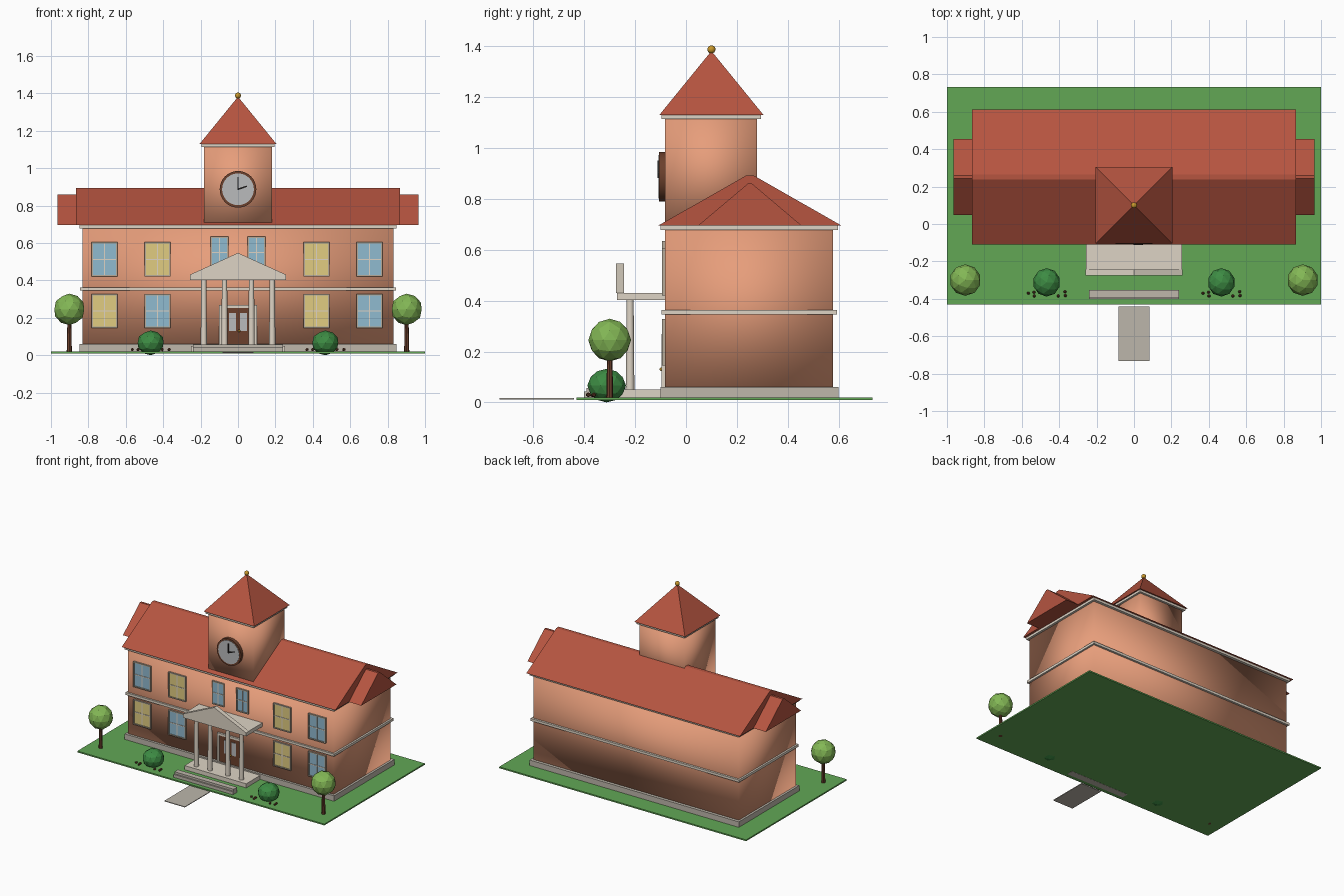
import bpy, bmesh, math
from mathutils import Matrix, Vector

if "Cube" in bpy.data.objects:
    bpy.data.objects.remove(bpy.data.objects["Cube"])


def mat(name, hexcol):
    m = bpy.data.materials.new(name)
    c = [int(hexcol[i:i + 2], 16) / 255 for i in (0, 2, 4)]
    m.diffuse_color = (*[v ** 2.2 for v in c], 1)
    m.use_nodes = True
    m.node_tree.nodes["Principled BSDF"].inputs["Base Color"].default_value = m.diffuse_color
    return m


BRICK, ROOF, TRIM = mat("brick", "E69C7A"), mat("roof", "B45542"), mat("trim", "DDD3C4")
STONE, LAWN, PATH = mat("stone", "BDB6AA"), mat("lawn", "62A656"), mat("paving", "BBB5AA")
BLUE, YELLOW, FRAME = mat("blue_glass", "8FB9CF"), mat("lit_glass", "E0CB80"), mat("frame", "B5AA98")
WOOD, DIAL, DARK = mat("wood", "6B4230"), mat("dial", "B8BABB"), mat("dark", "22201F")
GOLD, LEAF, BUSH = mat("gold", "C7962F"), mat("leaf", "82B656"), mat("bush", "3F8A45")


def finish(name, bm, m, smooth=False):
    bmesh.ops.recalc_face_normals(bm, faces=bm.faces[:])
    for f in bm.faces:
        f.smooth = smooth
    me = bpy.data.meshes.new(name)
    bm.to_mesh(me)
    bm.free()
    me.materials.append(m)
    ob = bpy.data.objects.new(name, me)
    bpy.context.collection.objects.link(ob)
    return ob


def box(name, x, y, z, m, smooth=False):
    """Box from (min, max) ranges."""
    bm = bmesh.new()
    bmesh.ops.create_cube(bm, size=1)
    for v in bm.verts:
        v.co = Vector([r[0] if c < 0 else r[1] for c, r in zip(v.co, (x, y, z))])
    return finish(name, bm, m, smooth)


def prism(name, pts, offset, m):
    """Extrude a closed 3D outline along an offset."""
    bm = bmesh.new()
    face = bm.faces.new([bm.verts.new(p) for p in pts])
    new = bmesh.ops.extrude_face_region(bm, geom=[face])["geom"]
    verts = [g for g in new if isinstance(g, bmesh.types.BMVert)]
    bmesh.ops.translate(bm, vec=offset, verts=verts)
    if not face.is_valid or len(bm.faces) < len(pts) + 2:
        bmesh.ops.holes_fill(bm, edges=bm.edges[:])
    return finish(name, bm, m)


def cone(name, at, r1, r2, h, m, n=16, axis="Z", spin=0):
    bm = bmesh.new()
    bmesh.ops.create_cone(bm, cap_ends=True, segments=n, radius1=r1, radius2=r2, depth=h)
    bmesh.ops.rotate(bm, matrix=Matrix.Rotation(spin, 3, "Z"), verts=bm.verts)
    if axis == "Y":
        bmesh.ops.rotate(bm, matrix=Matrix.Rotation(math.pi / 2, 3, "X"), verts=bm.verts)
    bmesh.ops.translate(bm, vec=at, verts=bm.verts)
    ob = finish(name, bm, m)
    if n > 8:
        for p in ob.data.polygons:
            p.use_smooth = len(p.vertices) == 4
    return ob


def ball(name, at, r, m, sub=2, smooth=False):
    bm = bmesh.new()
    bmesh.ops.create_icosphere(bm, subdivisions=sub, radius=1)
    bmesh.ops.scale(bm, vec=r, verts=bm.verts)
    bmesh.ops.translate(bm, vec=at, verts=bm.verts)
    return finish(name, bm, m, smooth)


# Grounds
box("lawn", (-1, 1), (-.43, .733), (.01, .02), LAWN)
box("path", (-.083, .083), (-.733, -.44), (.012, .017), PATH)

# Main building
box("foundation", (-.848, .848), (-.1, .6), (.015, .06), STONE)
box("walls", (-.832, .832), (-.083, .578), (.06, .68), BRICK, True)
box("belt_course", (-.845, .845), (-.096, .593), (.345, .363), TRIM)
box("cornice", (-.848, .848), (-.1, .597), (.678, .696), TRIM)
prism("main_roof", [(-.865, -.11, .695), (-.865, .612, .695), (-.865, .265, .893),
                    (-.865, .238, .893)], (1.73, 0, 0), ROOF)
for s, side in ((-1, "left"), (1, "right")):
    prism(side + "_end_roof", [(s * .76, .047, .695), (s * .76, .455, .695), (s * .76, .26, .86),
                               (s * .76, .243, .86)], (s * .205, 0, 0), ROOF)

# Clock tower
box("tower", (-.182, .182), (-.083, .28), (.69, 1.116), BRICK, True)
box("tower_cornice", (-.196, .196), (-.097, .295), (1.114, 1.13), TRIM)
cone("tower_roof", (0, .1, 1.255), .205 * math.sqrt(2), .002, .25, ROOF, 4, spin=math.pi / 4)
ball("finial", (0, .1, 1.388), (.016,) * 3, GOLD, 3, True)
cone("clock_rim", (0, -.093, .887), .098, .098, .026, WOOD, 32, "Y")
cone("clock_dial", (0, -.096, .887), .085, .085, .024, DIAL, 32, "Y")
box("minute_hand", (-.004, .004), (-.113, -.107), (.882, .952), DARK)
prism("hour_hand", [(-.002, -.107, .891), (.002, -.107, .883), (.048, -.107, .9),
                    (.046, -.107, .907)], (0, -.006, 0), DARK)


def window(name, cx, z0, z1, w, glass):
    """Framed pane with a cross of glazing bars on the front wall."""
    h, t, cz = w / 2, .008, (z0 + z1) / 2
    box(name + "_glass", (cx - h + t / 2, cx + h - t / 2), (-.089, -.08), (z0 + t / 2, z1 - t / 2), glass)
    for s in (-1, 1):
        e = cx + s * (h - t / 2)
        box(name + "_jamb", (e - t / 2, e + t / 2), (-.094, -.08), (z0, z1), FRAME)
    for z in (z0, z1 - t):
        box(name + "_rail", (cx - h, cx + h), (-.094, -.08), (z, z + t), FRAME)
    box(name + "_upright_bar", (cx - .003, cx + .003), (-.092, -.08), (z0, z1), TRIM)
    box(name + "_cross_bar", (cx - h, cx + h), (-.092, -.08), (cz - .003, cz + .003), TRIM)


# Windows, two rows
xs = (-.713, -.43, .42, .703)
for i, x in enumerate(xs):
    window(f"upper_window_{i}", x, .42, .605, .14, (BLUE, YELLOW, YELLOW, BLUE)[i])
    window(f"lower_window_{i}", x, .145, .328, .14, (YELLOW, BLUE, YELLOW, BLUE)[i])
for s in (-1, 1):
    window("middle_window", s * .098, .465, .635, .097, BLUE)

# Front door
box("door", (-.085, .085), (-.09, -.08), (.05, .26), WOOD)
box("door_head", (-.102, .102), (-.097, -.08), (.252, .268), TRIM)
for s in (-1, 1):
    box("door_jamb", tuple(sorted((s * .085, s * .102))), (-.097, -.08), (.05, .255), TRIM)
    box("door_pane", tuple(sorted((s * .012, s * .048))), (-.094, -.085), (.13, .225), DIAL)
ball("door_knob", (.006, -.097, .13), (.007,) * 3, GOLD, 2, True)

# Portico
box("porch_floor", (-.25, .25), (-.262, -.09), (.018, .05), TRIM)
box("step", (-.24, .24), (-.402, -.352), (.009, .042), STONE)
box("upper_step", (-.24, .24), (-.392, -.352), (.042, .057), STONE)
for x in (-.183, -.072, .072, .183):
    cone("column", (x, -.22, .227), .017, .014, .356, TRIM)
box("entablature", (-.257, .257), (-.272, -.083), (.403, .43), TRIM)
prism("pediment", [(-.258, -.243, .43), (.258, -.243, .43), (0, -.243, .547)], (0, -.033, 0), TRIM)

# Planting
for s in (-1, 1):
    cone("tree_trunk", (s * .902, -.3, .1), .014, .01, .18, WOOD, 8)
    ball("tree_crown", (s * .902, -.3, .245), (.084, .084, .084), LEAF)
    ball("bush", (s * .467, -.312, .066), (.073, .076, .066), BUSH)
    for dx, y in ((-.068, -.365), (-.066, -.385), (-.098, -.37), (.062, -.385), (.1, -.383), (.098, -.362)):
        ball("pebble", (s * .467 + dx, y, .03), (.009,) * 3, WOOD, 1)
